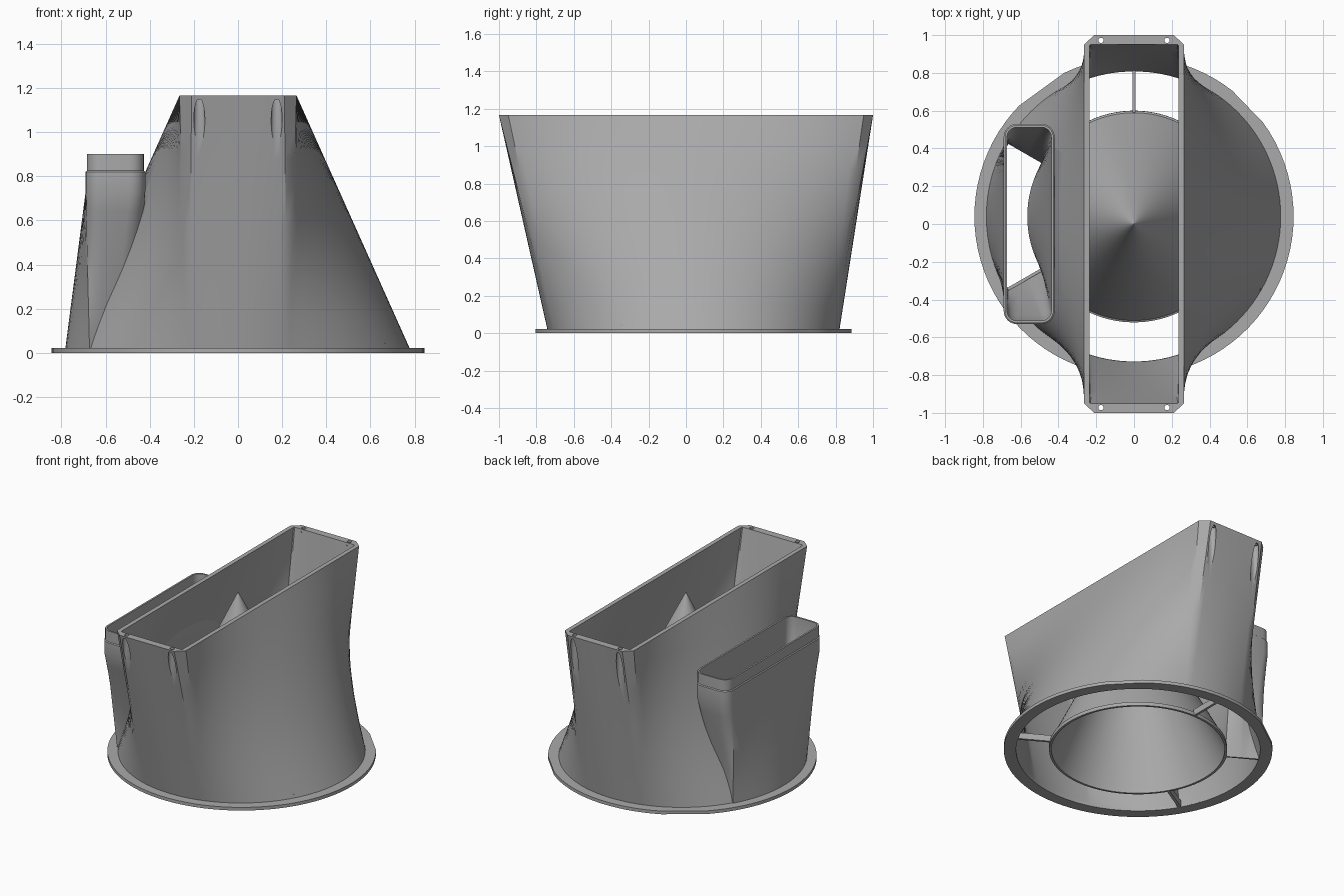
import bpy
import bmesh
from math import sin, cos, radians, pi
from mathutils import Vector

if "Cube" in bpy.data.objects:
    bpy.data.objects.remove(bpy.data.objects["Cube"])

BASE = Vector((0, 0.04, 0))      # centre of the round base
TOP = 1.165

grey = bpy.data.materials.new("plain grey")
grey.use_nodes = True
grey.diffuse_color = (0.4, 0.4, 0.4, 1)
grey.node_tree.nodes["Principled BSDF"].inputs["Base Color"].default_value = grey.diffuse_color


def polar(r, degrees, z=0.0):
    a = radians(degrees)
    return BASE + Vector((r * cos(a), r * sin(a), z))


def loft(name, rings, hollow=False):
    """Skin a stack of equal rings; hollow joins last to first, otherwise ends are capped."""
    bm = bmesh.new()
    loops = [[bm.verts.new(p) for p in ring] for ring in rings]
    n = len(loops[0])
    pairs = list(zip(loops, loops[1:]))
    if hollow:
        pairs.append((loops[-1], loops[0]))
    else:
        bm.faces.new(loops[0])
        bm.faces.new(loops[-1])
    for a, b in pairs:
        for i in range(n):
            j = (i + 1) % n
            bm.faces.new((a[i], a[j], b[j], b[i]))
    bmesh.ops.recalc_face_normals(bm, faces=bm.faces)
    mesh = bpy.data.meshes.new(name)
    bm.to_mesh(mesh)
    bm.free()
    ob = bpy.data.objects.new(name, mesh)
    bpy.context.collection.objects.link(ob)
    mesh.materials.append(grey)
    return ob


def smooth(ob, angle=30):
    bpy.ops.object.select_all(action='DESELECT')
    ob.select_set(True)
    bpy.context.view_layer.objects.active = ob
    bpy.ops.object.shade_smooth_by_angle(angle=radians(angle))


def cut(ob, cutter):
    """Subtract a helper solid and remove it."""
    cutter.hide_render = True
    mod = ob.modifiers.new("cut", 'BOOLEAN')
    mod.operation = 'DIFFERENCE'
    mod.solver = 'EXACT'
    mod.object = cutter
    bpy.context.view_layer.objects.active = ob
    bpy.ops.object.modifier_apply(modifier=mod.name)
    bpy.data.objects.remove(cutter)


def between(low, high, steps):
    return [[a.lerp(b, k / steps) for a, b in zip(low, high)] for k in range(steps + 1)]


# Main duct: round base blending to a long rectangular mouth
def duct_rings(r, z0, side_x, side_y, end_x, end_y):
    quad = []
    for i in range(25):
        quad.append((72.5 * i / 24, side_x, side_y * i / 24))
    for i in range(9):
        quad.append((73.5 + 16.5 * i / 8, end_x * (1 - i / 8), end_y))
    half = quad + [(180 - a, -x, y) for a, x, y in quad[-2::-1]]
    full = half + [(360 - a, x, -y) for a, x, y in half[-2:0:-1]]
    low = [polar(r, a, z0) for a, x, y in full]
    high = [Vector((x, y, TOP)) for a, x, y in full]
    return low, high


outer = between(*duct_rings(0.78, 0.015, 0.265, 0.95, 0.21, 1.0), 8)
inner = between(*duct_rings(0.768, 0.015, 0.235, 0.945, 0.23, 0.95), 8)
duct = loft("main_duct", outer + inner[::-1], hollow=True)


# Side chute: ring sector at the base blending to a rounded slot
def slot(z, inset, corner=0.07):
    x0, x1, y1 = -0.69 + inset, -0.42 - inset, 0.53 - inset
    c = corner - inset
    side = [Vector((x0, -y1 + c + 2 * (y1 - c) * i / 16, z)) for i in range(17)]
    end = []
    for i in range(1, 7):
        a = pi / 2 * i / 6
        end.append(Vector((x0 + c - c * cos(a), y1 - c + c * sin(a), z)))
    for i in range(6):
        a = pi / 2 * i / 6
        end.append(Vector((x1 - c + c * sin(a), y1 - c + c * cos(a), z)))
    mid = (x0 + x1) / 2
    half = side + end
    return half + [Vector((2 * mid - p.x, -p.y, z)) for p in half]


def sector(z, r_out, r_in, spread):
    pts = [polar(r_out, 180 + spread - 2 * spread * i / 16, z) for i in range(17)]
    a, b = polar(r_out, 180 - spread, z), polar(r_in, 180 - spread, z)
    pts += [a.lerp(b, i / 13) for i in range(1, 13)]
    pts += [polar(r_in, 180 - spread + 2 * spread * i / 16, z) for i in range(17)]
    a, b = polar(r_in, 180 + spread, z), polar(r_out, 180 + spread, z)
    pts += [a.lerp(b, i / 13) for i in range(1, 13)]
    return pts


chute_out = between(sector(0.003, 0.784, 0.555, 31), slot(0.73, 0), 8)
chute_out += [slot(0.82, 0), slot(0.825, 0.006), slot(0.9, 0.006)]
chute_in = between(sector(0.003, 0.768, 0.565, 30), slot(0.73, 0.018), 8)
chute_in += [slot(0.9, 0.018)]
chute = loft("side_chute", chute_out + chute_in[::-1], hollow=True)
cut(duct, loft("chute_cutter", chute_out))


# Screw holes with relief grooves in the end walls
def rod(name, x, y, r, z0, z1):
    ring = [Vector((x + r * cos(2 * pi * i / 24), y + r * sin(2 * pi * i / 24), 0)) for i in range(24)]
    return loft(name, [[p + Vector((0, 0, z)) for p in ring] for z in (z0, z1)])


for x in (-0.175, 0.175):
    for y in (-0.972, 0.972):
        cut(duct, rod("groove_cutter", x, y, 0.025, 0.6, 1.148))
        cut(duct, rod("hole_cutter", x, y, 0.014, 1.1, 1.3))
smooth(duct)
smooth(chute)

# Base flange with two flattened stretches on its rim
rim = []
for a in range(0, 360, 4):
    reach = 0.845
    for start, end in ((36, 52), (116, 136)):
        if start <= a <= end:
            reach = 0.845 * cos(radians((end - start) / 2)) / cos(radians(a - (start + end) / 2))
    rim.append((a, reach))
flange = loft("base_flange", [
    [polar(r, a, 0) for a, r in rim], [polar(r, a, 0.022) for a, r in rim],
    [polar(0.768, a, 0.022) for a, r in rim], [polar(0.768, a, 0) for a, r in rim]], hollow=True)
smooth(flange)


# Hollow centre cone, its tip slightly forward of the base centre
def cone_ring(r, z):
    shift = Vector((0, -0.04 * z / 1.14, 0))
    return [polar(r, a, z) + shift for a in range(0, 360, 4)]


cone = loft("centre_cone", [
    cone_ring(0.56, 0), cone_ring(0.56, 0.025), cone_ring(0.55, 0.03), cone_ring(0.001, 1.14),
    cone_ring(0.001, 1.11), cone_ring(0.545, 0.02), cone_ring(0.545, 0)], hollow=True)
smooth(cone)

# Three thin spokes holding the cone
for k, angle in enumerate((90, 210, 330)):
    side = (polar(1, angle + 90) - BASE) * 0.008
    a, b = polar(0.55, angle), polar(0.772, angle)
    foot = [a - side, b - side, b + side, a + side]
    loft(f"spoke_{k + 1}", [[p + Vector((0, 0, z)) for p in foot] for z in (0.002, 0.045)])
